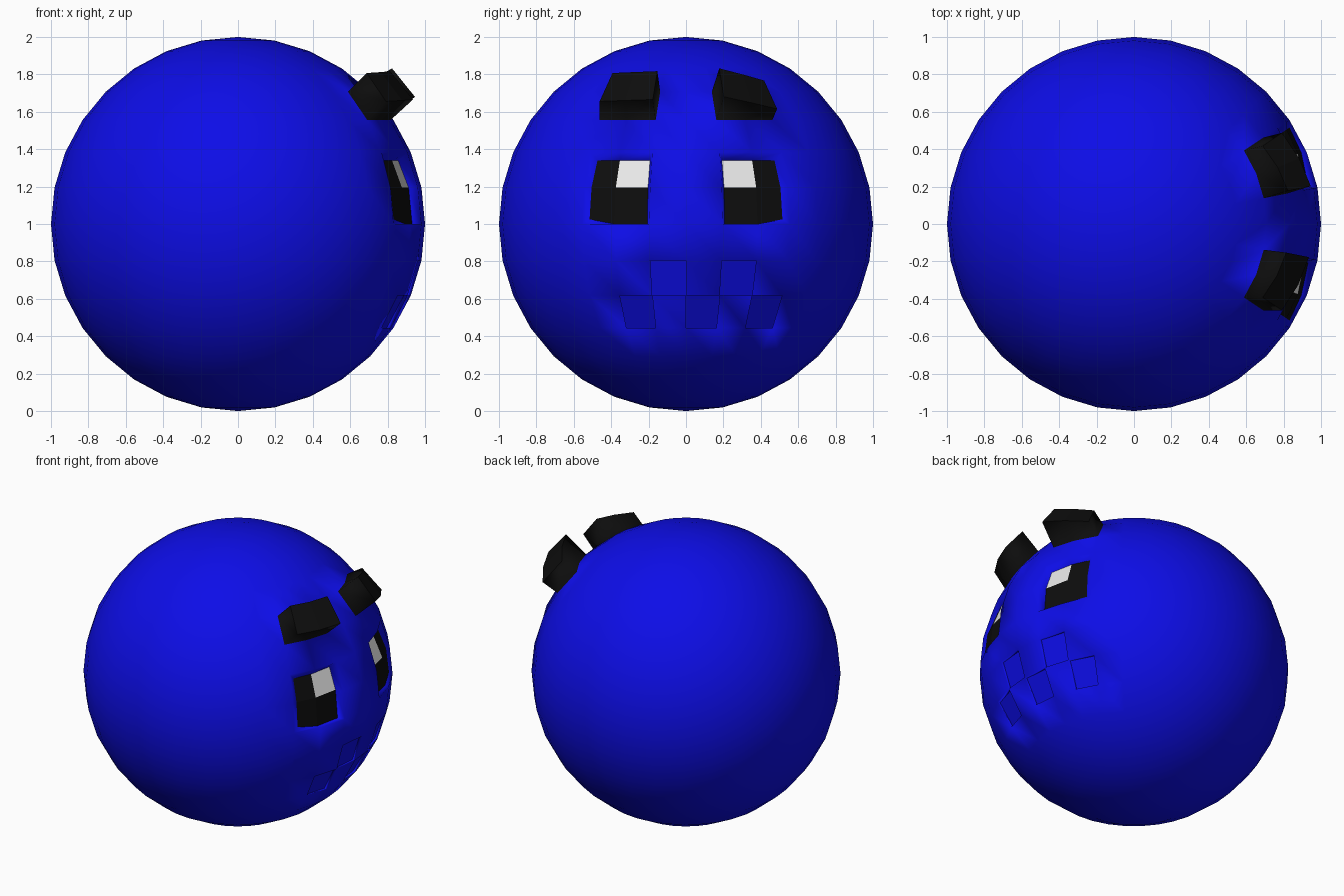
import bpy, bmesh, math
from mathutils import Vector

cube = bpy.data.objects.get("Cube")
if cube:
    bpy.data.objects.remove(cube, do_unlink=True)

STEP = math.pi / 16
BLUE, BLACK, WHITE = range(3)


def material(name, colour):
    m = bpy.data.materials.new(name)
    m.use_nodes = True
    m.diffuse_color = (*colour, 1)
    m.node_tree.nodes["Principled BSDF"].inputs["Base Color"].default_value = (*colour, 1)
    return m


def grid(p):
    """Longitude and latitude of a point, in sphere grid steps."""
    return math.atan2(p.y, p.x) / STEP, math.asin(max(-1, min(1, p.z))) / STEP


def cell(face):
    lon, lat = grid(face.calc_center_median().normalized())
    return math.floor(lon), math.floor(lat)


def extrude(bm, cells, move, wall_mat, cap_mat):
    """Extrude sphere cells, moving each new vertex by move(lon, lat)."""
    old = [f for f in bm.faces if f.tag and cell(f) in cells]
    before = set(bm.faces)
    geom = bmesh.ops.extrude_face_region(bm, geom=old)["geom"]
    stale = [f for f in old if f.is_valid]
    if stale:
        bmesh.ops.delete(bm, geom=stale, context='FACES')
    caps = [g for g in geom if isinstance(g, bmesh.types.BMFace)]
    for f in set(bm.faces) - before:
        f.material_index = wall_mat
        f.smooth = True
        f.tag = False
    for f in caps:
        f.material_index = cap_mat
        f.smooth = False
    white = [f for f in caps if cell(f)[1] == 1 and cell(f)[0] in (1, -2)]
    for v in [g for g in geom if isinstance(g, bmesh.types.BMVert)]:
        lon, lat = grid(v.co.normalized())
        v.co += Vector(move(round(lon), round(lat)))
    return white


# Smooth ball
bm = bmesh.new()
bmesh.ops.create_uvsphere(bm, u_segments=32, v_segments=16, radius=1)
for f in bm.faces:
    f.smooth = True
    f.tag = True


# Sunken eyes, each with a white highlight in the upper inner cell
def sink_eye(lon, lat):
    side = 1 if lon > 0 else -1
    a = abs(lon)
    dx = {1: -0.05, 2: -0.03, 3: 0.0}[a]
    dy = {1: 0.012, 2: 0.0, 3: -0.04}[a]
    dz = -0.043 if lat == 2 else (0.025 if lat == 0 and a == 3 else 0.0)
    return dx, side * dy, dz


for lons in ((1, 2), (-2, -3)):
    for f in extrude(bm, {(i, j) for i in lons for j in (0, 1)}, sink_eye, BLUE, BLACK):
        f.material_index = WHITE


# Raised eyebrows, the left one tilted
def raise_brow(lon, lat):
    inner = (3 - abs(lon)) / 2
    if lon > 0:
        return 0.1 + 0.03 * inner, 0.025 + 0.015 * inner, 0.06 + 0.065 * inner
    return 0.1 + 0.02 * inner, -0.015 * inner, 0.1 + 0.01 * inner


for lons in ((1, 2), (-2, -3)):
    extrude(bm, {(i, 3) for i in lons}, raise_brow, BLACK, BLACK)

# Zigzag mouth of shallow flat cells
for c in ((-2, -3), (0, -3), (2, -3), (-1, -2), (1, -2)):
    extrude(bm, {c}, lambda lon, lat: (-0.02, 0, 0), BLUE, BLUE)

bmesh.ops.delete(bm, geom=[v for v in bm.verts if not v.link_faces], context='VERTS')
bmesh.ops.recalc_face_normals(bm, faces=bm.faces)
bmesh.ops.translate(bm, verts=bm.verts, vec=(0, 0, 1))

mesh = bpy.data.meshes.new("ball_head")
bm.to_mesh(mesh)
bm.free()
for name, colour in (("blue", (0.004, 0.004, 0.8)),
                     ("black", (0.004, 0.004, 0.004)),
                     ("white", (0.8, 0.8, 0.8))):
    mesh.materials.append(material(name, colour))
head = bpy.data.objects.new("ball_head", mesh)
bpy.context.collection.objects.link(head)
